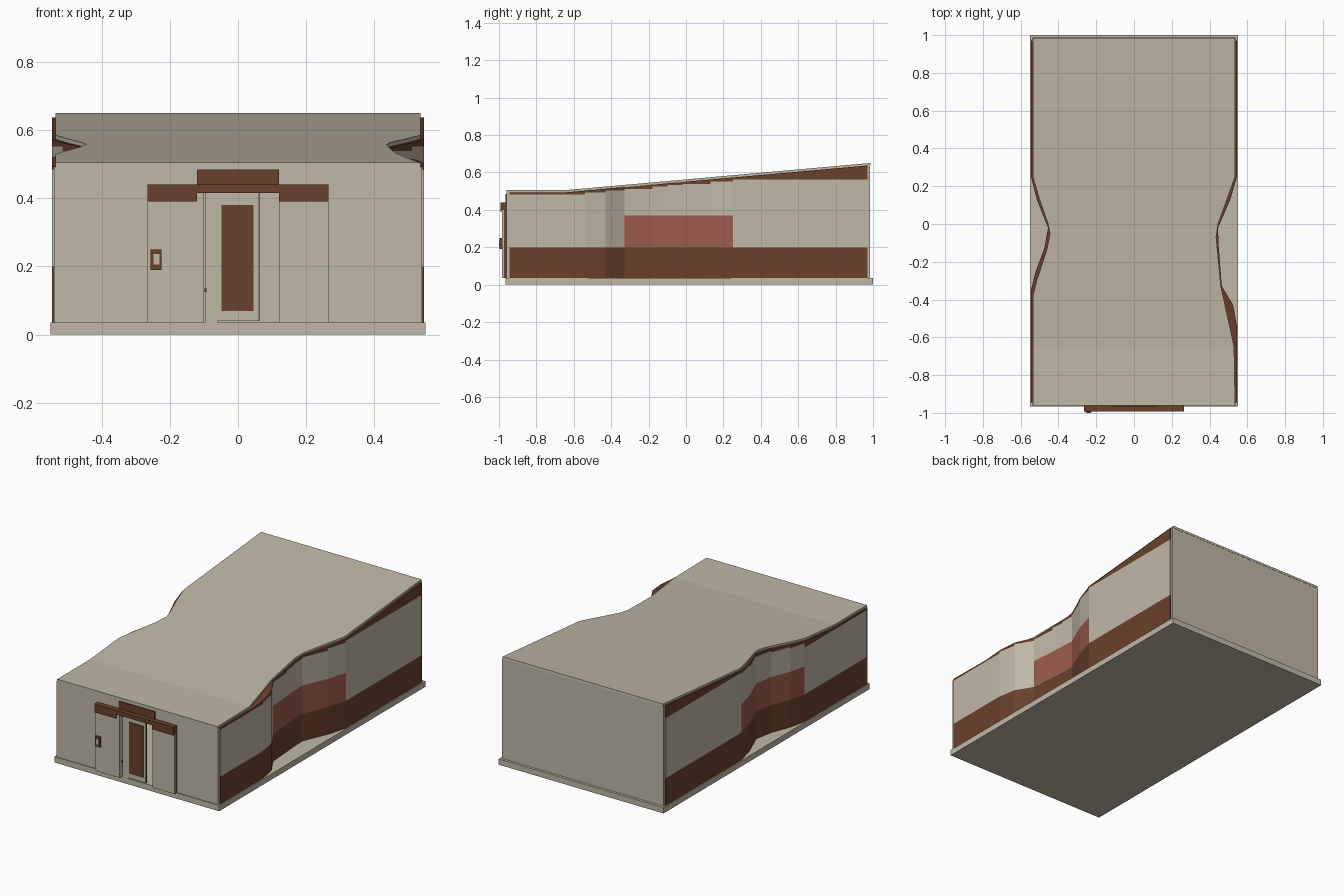
import bpy
import bmesh

cube = bpy.data.objects.get("Cube")
if cube:
    bpy.data.objects.remove(cube)


def material(name, rgb):
    mat = bpy.data.materials.new(name)
    mat.use_nodes = True
    mat.diffuse_color = (*rgb, 1)
    mat.node_tree.nodes["Principled BSDF"].inputs["Base Color"].default_value = (*rgb, 1)
    return mat


BEIGE = material("beige plaster", (0.53, 0.48, 0.39))
BROWN = material("dark brown", (0.143, 0.052, 0.026))
RED = material("brick red", (0.33, 0.106, 0.074))


def add_object(name, bm, mats, thickness=0):
    mesh = bpy.data.meshes.new(name)
    bm.to_mesh(mesh)
    bm.free()
    for mat in mats:
        mesh.materials.append(mat)
    obj = bpy.data.objects.new(name, mesh)
    bpy.context.collection.objects.link(obj)
    if thickness:
        mod = obj.modifiers.new("thickness", "SOLIDIFY")
        mod.thickness = thickness
        mod.offset = -1
    return obj


def box(name, x, y, z, mat):
    bm = bmesh.new()
    bmesh.ops.create_cube(bm, size=1)
    for v in bm.verts:
        for i, (lo, hi) in enumerate((x, y, z)):
            v.co[i] = lo if v.co[i] < 0 else hi
    return add_object(name, bm, [mat])


CREASE = -0.65
FLOOR = 0.035


def roof_z(y):
    return 0.505 + max(0, y - CREASE) * 0.089


# Outlines of the pinched sides: left runs front to back, right runs back to front
wall_left = [(0.545, -0.945), (0.545, CREASE), (0.545, -0.54), (0.525, -0.43),
             (0.465, -0.33), (0.453, -0.18), (0.447, -0.1), (0.445, -0.02),
             (0.51, 0.13), (0.545, 0.25), (0.545, 0.97)]
wall_right = [(-0.545, 0.97), (-0.545, 0.25), (-0.515, 0.13), (-0.455, -0.02),
              (-0.475, -0.13), (-0.52, -0.25), (-0.545, -0.35),
              (-0.545, CREASE), (-0.545, -0.945)]
roof_left = [(0.535, -0.96), (0.53, CREASE), (0.46, -0.33), (0.435, -0.07),
             (0.445, 0), (0.535, 0.25), (0.535, 0.985)]
roof_right = [(-0.535, 0.985), (-0.535, 0.25), (-0.5, 0.13), (-0.455, 0),
              (-0.445, -0.05), (-0.46, -0.13), (-0.515, -0.3),
              (-0.535, -0.38), (-0.535, -0.96)]


# Side walls: brown plinth, beige or red middle, brown band under the eaves
def side_wall(name, points, red_from):
    bm = bmesh.new()
    for a, b in zip(points, points[1:]):
        y0, y1 = min(a[1], b[1]), max(a[1], b[1])
        eave = roof_z(y0) - 0.022
        red = y0 >= red_from and y1 <= 0.26
        levels = [(FLOOR, 0.2, 1), (0.2, 0.37, 2 if red else 0), (0.37, eave, 0), (eave, None, 1)]
        for low, high, index in levels:
            tops = [high or roof_z(p[1]) - 0.012 for p in (b, a)]
            corners = [(*a, low), (*b, low), (*b, tops[0]), (*a, tops[1])]
            face = bm.faces.new([bm.verts.new(c) for c in corners])
            face.material_index = index
    return add_object(name, bm, [BEIGE, BROWN, RED], 0.01)


side_wall("left_wall", wall_left, -0.34)
side_wall("right_wall", wall_right, -0.36)


# Roof sheets follow an outline and bend upward at the crease
def roof_sheet(name, outline, drop, thickness, mat):
    bm = bmesh.new()
    bm.faces.new([bm.verts.new((x, y, 0)) for x, y in outline])
    for y in (CREASE, 0.25):
        bmesh.ops.bisect_plane(bm, geom=bm.verts[:] + bm.edges[:] + bm.faces[:],
                               plane_co=(0, y, 0), plane_no=(0, 1, 0), dist=0.0001)
    for v in bm.verts:
        v.co.z = roof_z(v.co.y) - drop
    return add_object(name, bm, [mat], thickness)


roof_sheet("roof", roof_left + roof_right, 0, 0.014, BEIGE)
roof_sheet("eave_ledge", wall_left + wall_right, 0.012, 0.009, BROWN)

# Base slab and end walls
box("base_slab", (-0.55, 0.55), (-0.965, 1), (0, FLOOR), BEIGE)
box("back_wall", (-0.54, 0.54), (0.97, 0.985), (FLOOR, roof_z(0.985) - 0.013), BEIGE)
for side, s in (("left", 1), ("right", -1)):
    inner, outer = sorted((s * 0.12, s * 0.54))
    box(side + "_front_wall", (inner, outer), (-0.96, -0.945), (FLOOR, 0.492), BEIGE)
    # Porch panels with brown backing strips
    inner, outer = sorted((s * 0.12, s * 0.265))
    box(side + "_porch_panel", (inner, outer), (-0.985, -0.972), (FLOOR, 0.4), BEIGE)
    box(side + "_panel_backing", (inner, outer), (-0.972, -0.96), (FLOOR, 0.4), BROWN)
    box(side + "_canopy", (inner, outer), (-0.992, -0.96), (0.39, 0.44), BROWN)

box("door_lintel", (-0.12, 0.12), (-0.96, -0.945), (0.415, 0.492), BEIGE)
box("lintel_plate", (-0.12, 0.12), (-0.966, -0.96), (0.415, 0.485), BROWN)
box("middle_canopy", (-0.12, 0.12), (-0.992, -0.966), (0.415, 0.44), BROWN)

# Door leaf standing half open, with its frame, pane and handle
box("door_frame", (-0.12, -0.1), (-0.985, -0.945), (FLOOR, 0.415), BEIGE)
box("door_side_panel", (-0.097, -0.06), (-0.965, -0.95), (FLOOR, 0.415), BEIGE)
box("door_leaf", (-0.06, 0.06), (-0.968, -0.955), (0.04, 0.415), BEIGE)
box("door_edge", (0.06, 0.063), (-0.966, -0.957), (0.04, 0.415), BROWN)
box("door_pane", (-0.048, 0.046), (-0.972, -0.968), (0.07, 0.38), BROWN)
box("door_handle", (-0.098, -0.092), (-0.972, -0.965), (0.125, 0.135), BROWN)

# Wall-mounted entry box
box("entry_box", (-0.256, -0.224), (-0.997, -0.985), (0.19, 0.25), BROWN)
box("entry_box_screen", (-0.248, -0.23), (-1, -0.997), (0.205, 0.237), BEIGE)
